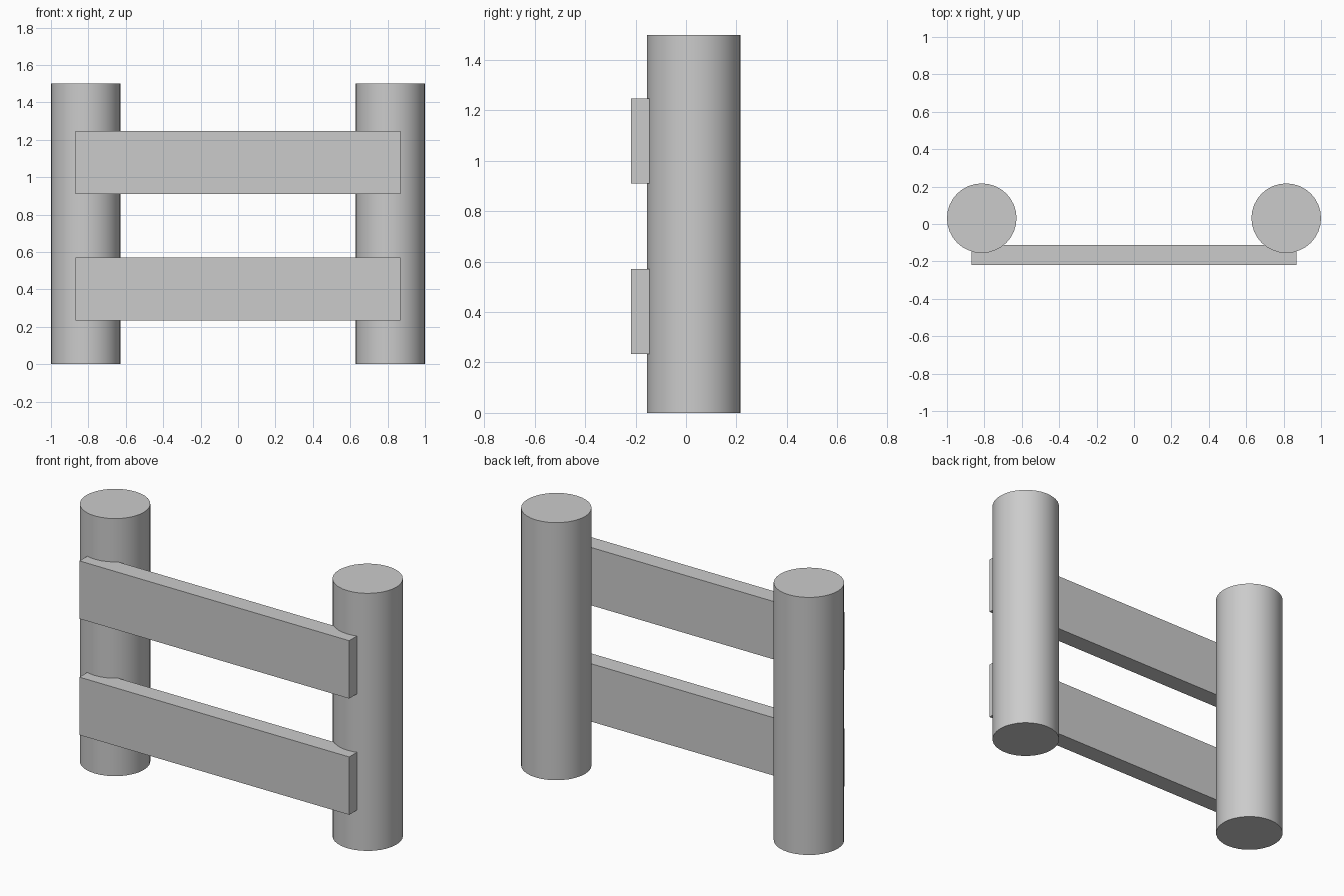
import bpy

if "Cube" in bpy.data.objects:
    bpy.data.objects.remove(bpy.data.objects["Cube"])

POST_X, POST_Y, POST_R, POST_H = 0.814, 0.031, 0.186, 1.5
PLANK_SIZE = (1.738, 0.106, 0.337)


def add_post(name, x):
    bpy.ops.mesh.primitive_cylinder_add(
        vertices=32, radius=POST_R, depth=POST_H, location=(x, POST_Y, POST_H / 2))
    bpy.context.object.name = name
    bpy.ops.object.shade_smooth_by_angle()


def add_plank(name, z):
    bpy.ops.mesh.primitive_cube_add(size=1, location=(0, -0.165, z))
    plank = bpy.context.object
    plank.name = name
    plank.scale = PLANK_SIZE
    bpy.ops.object.transform_apply(location=False, rotation=False, scale=True)


# Round upright posts
for side, sign in (("left", -1), ("right", 1)):
    add_post(f"{side}_post", sign * POST_X)

# Flat rails let into the front of the posts
for level, z in (("lower", 0.402), ("upper", 1.079)):
    add_plank(f"{level}_rail", z)
